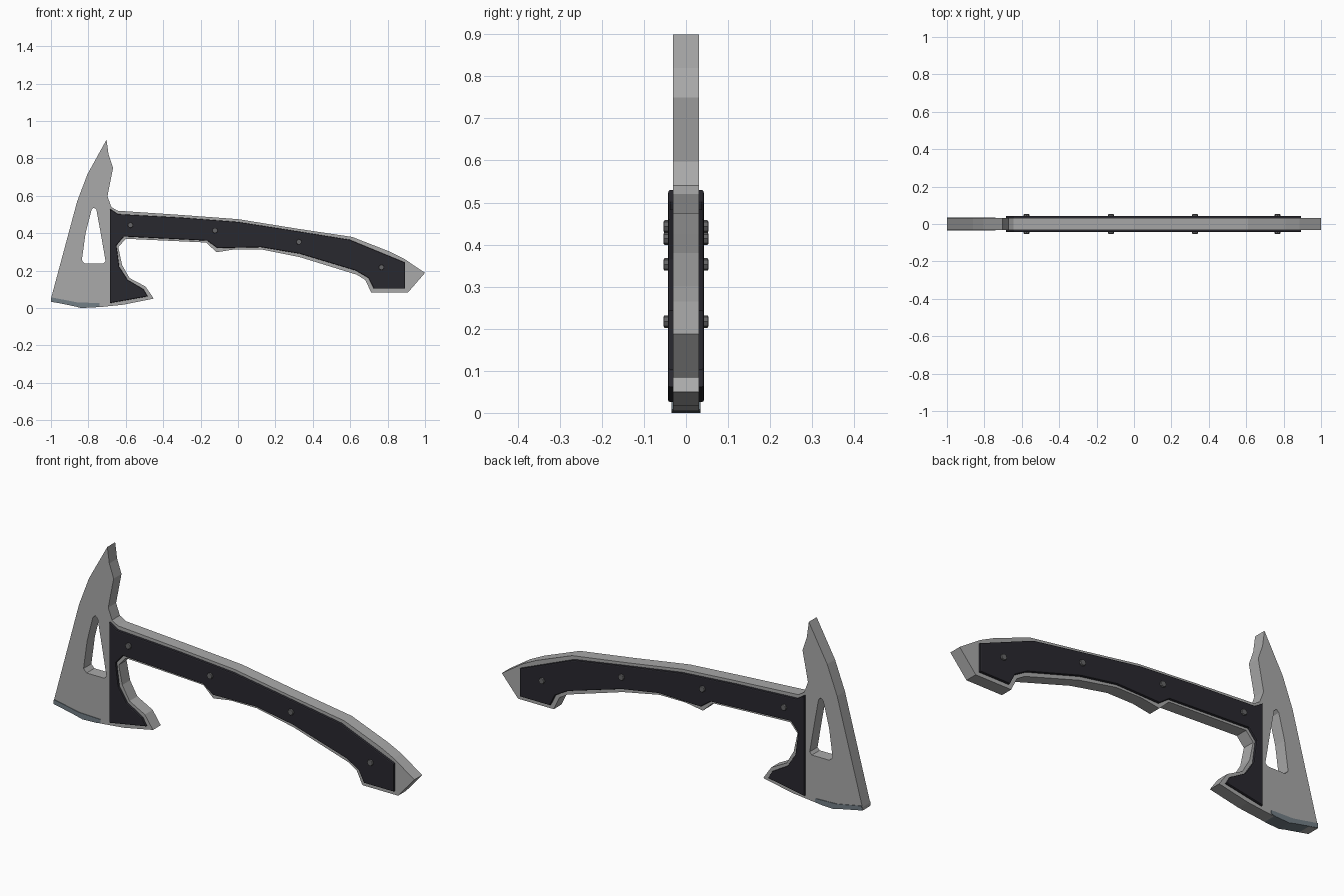
import bpy, math

if "Cube" in bpy.data.objects:
    bpy.data.objects.remove(bpy.data.objects["Cube"])


def material(name, rgb):
    m = bpy.data.materials.new(name)
    m.diffuse_color = (*rgb, 1)
    m.use_nodes = True
    m.node_tree.nodes["Principled BSDF"].inputs["Base Color"].default_value = m.diffuse_color
    return m


steel = material("brushed steel", (0.40, 0.40, 0.40))
edge_steel = material("blue edge steel", (0.17, 0.21, 0.24))
grip = material("black grip", (0.022, 0.021, 0.028))
rivet_metal = material("dark rivet metal", (0.13, 0.13, 0.135))


def slab(name, outlines, half, mat, y=0.0, bevel=0.0):
    """Extrude x/z outlines along y; later outlines become holes."""
    cu = bpy.data.curves.new(name, 'CURVE')
    cu.dimensions, cu.fill_mode = '2D', 'BOTH'
    for pts in outlines:
        sp = cu.splines.new('POLY')
        sp.points.add(len(pts) - 1)
        for p, (x, z) in zip(sp.points, pts):
            p.co = (x, z, 0, 1)
        sp.use_cyclic_u = True
    cu.extrude = half - bevel
    cu.bevel_depth, cu.offset, cu.bevel_resolution = bevel, -bevel, 1
    ob = bpy.data.objects.new(name, cu)
    bpy.context.collection.objects.link(ob)
    ob.location.y = y
    ob.rotation_euler.x = math.pi / 2
    bpy.ops.object.select_all(action='DESELECT')
    ob.select_set(True)
    bpy.context.view_layer.objects.active = ob
    bpy.ops.object.convert(target='MESH')
    ob = bpy.context.object
    # weld caps to walls and keep faces flat
    bpy.ops.object.mode_set(mode='EDIT')
    bpy.ops.mesh.select_all(action='SELECT')
    bpy.ops.mesh.remove_doubles(threshold=0.0002)
    bpy.ops.mesh.normals_make_consistent(inside=False)
    bpy.ops.object.mode_set(mode='OBJECT')
    bpy.ops.object.shade_flat()
    ob.data.materials.clear()
    ob.data.materials.append(mat)
    return ob


# full-tang steel body: blade, spike, handle core
body = [(-1, .05), (-.86, .57), (-.805, .715), (-.703, .9), (-.692, .82),
        (-.668, .75), (-.698, .597), (-.677, .54), (-.645, .52), (-.30, .497),
        (0, .475), (.31, .425), (.61, .38), (.81, .302), (.885, .265),
        (1, .188), (.91, .084), (.712, .084), (.68, .15), (.635, .178),
        (.33, .272), (.125, .313), (-.02, .313), (-.115, .298), (-.17, .35),
        (-.60, .37), (-.64, .325), (-.62, .23), (-.58, .16), (-.495, .115),
        (-.45, .05), (-.61, .018), (-.745, .004), (-.85, .008), (-1, .033)]
window = [(-.783, .525), (-.77, .537), (-.757, .525), (-.734, .40),
          (-.708, .25), (-.72, .237), (-.818, .237), (-.835, .255), (-.815, .40)]
slab("steel_body", [body, window], .031, steel)

# sharpened edge strip along the bottom of the blade
edge = [(-1, .035), (-.998, .057), (-.86, .03), (-.74, .026), (-.74, .008),
        (-.765, .003), (-.84, .0), (-.87, .008)]
slab("cutting_edge", [edge], .034, edge_steel)

# grip plates on both sides
plate = [(-.685, .53), (-.642, .502), (-.3, .483), (0, .46), (.3, .413),
         (.597, .365), (.893, .243), (.893, .103), (.727, .103), (.698, .16),
         (.63, .2), (.33, .29), (.125, .325), (-.11, .32), (-.165, .36),
         (-.61, .382), (-.65, .335), (-.635, .22), (-.59, .15), (-.505, .10),
         (-.483, .062), (-.685, .026)]
for side, label in ((-1, "front"), (1, "back")):
    slab(label + "_grip_plate", [plate], .009, grip, y=side * .034, bevel=.005)

# rivets through the handle
for i, (x, z) in enumerate([(-.575, .443), (-.123, .414), (.326, .353), (.767, .217)]):
    ring = [(x + .015 * math.cos(a * math.pi / 4), z + .015 * math.sin(a * math.pi / 4))
            for a in range(8)]
    slab(f"rivet_{i + 1}", [ring], .053, rivet_metal, bevel=.003)
